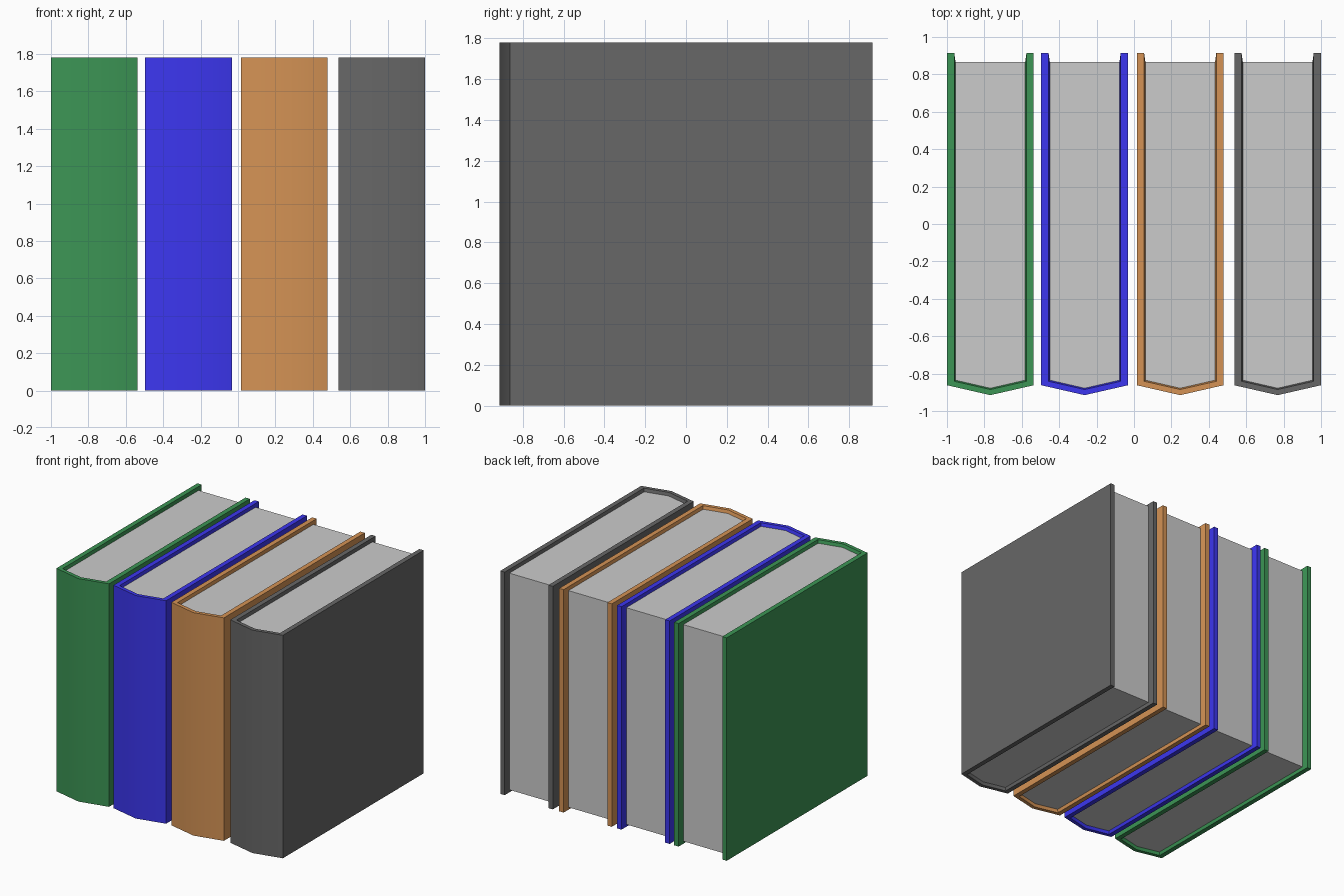
import bpy, bmesh
from math import radians

if "Cube" in bpy.data.objects:
    bpy.data.objects.remove(bpy.data.objects["Cube"])

H = 1.78         # book height
RECESS = 0.025   # how far the page block sits below the cover rim


def material(name, rgb):
    m = bpy.data.materials.new(name)
    m.diffuse_color = (*rgb, 1)
    m.use_nodes = True
    m.node_tree.nodes["Principled BSDF"].inputs["Base Color"].default_value = m.diffuse_color
    return m


def finish(bm, name, x, mat=None):
    mesh = bpy.data.meshes.new(name)
    bm.to_mesh(mesh)
    bm.free()
    obj = bpy.data.objects.new(name, mesh)
    obj.location.x = x
    bpy.context.collection.objects.link(obj)
    if mat:
        mesh.materials.append(mat)
    return obj


def u_profile(half, back, corner, apex):
    # plan outline: left back, left front, spine ridge, right front, right back
    return [(-half, back), (-half, corner), (0, apex), (half, corner), (half, back)]


OUTER = u_profile(0.232, 0.915, -0.862, -0.915)
RIM = u_profile(0.193, 0.915, -0.841, -0.885)
PAGE = u_profile(0.186, 0.865, -0.835, -0.878)


def cover(name, x, mat):
    # wrap-around cover with a softly ridged spine and a slanted inner lip
    bm = bmesh.new()
    levels = [(OUTER, 0), (OUTER, H), (RIM, H),
              (PAGE, H - RECESS), (PAGE, RECESS), (RIM, 0)]
    rings = [[bm.verts.new((*prof[i], z)) for prof, z in levels] for i in range(5)]
    for a, b in zip(rings, rings[1:]):
        for j in (0, 1, 2, 4, 5):          # side 3 is closed by the page block
            k = (j + 1) % 6
            bm.faces.new((a[j], b[j], b[k], a[k]))
    # back ends of the two boards
    for r, step in ((rings[0], 1), (rings[-1], -1)):
        for quad in ((0, 1, 2, 5), (5, 2, 3, 4)):
            bm.faces.new([r[j] for j in quad][::step])
    obj = finish(bm, name, x, mat)
    # smooth the spine ridge only, board edges stay sharp
    bpy.ops.object.select_all(action='DESELECT')
    obj.select_set(True)
    bpy.context.view_layer.objects.active = obj
    bpy.ops.object.shade_smooth_by_angle(angle=radians(30))


def pages(name, x):
    # solid page block following the inside of the cover
    bm = bmesh.new()
    base = bm.faces.new([bm.verts.new((*p, RECESS)) for p in PAGE])
    top = bmesh.ops.extrude_face_region(bm, geom=[base], use_keep_orig=True)
    verts = [g for g in top["geom"] if isinstance(g, bmesh.types.BMVert)]
    bmesh.ops.translate(bm, verts=verts, vec=(0, 0, H - 2 * RECESS))
    bmesh.ops.recalc_face_normals(bm, faces=bm.faces)
    finish(bm, name, x)


# row of four books
for colour, rgb, x in (("green", (0.045, 0.30, 0.09), -0.768),
                       ("blue", (0.045, 0.037, 0.87), -0.264),
                       ("tan", (0.66, 0.29, 0.09), 0.247),
                       ("dark_grey", (0.136, 0.136, 0.136), 0.768)):
    cover(colour + "_book_cover", x, material(colour + "_cover", rgb))
    pages(colour + "_book_pages", x)
